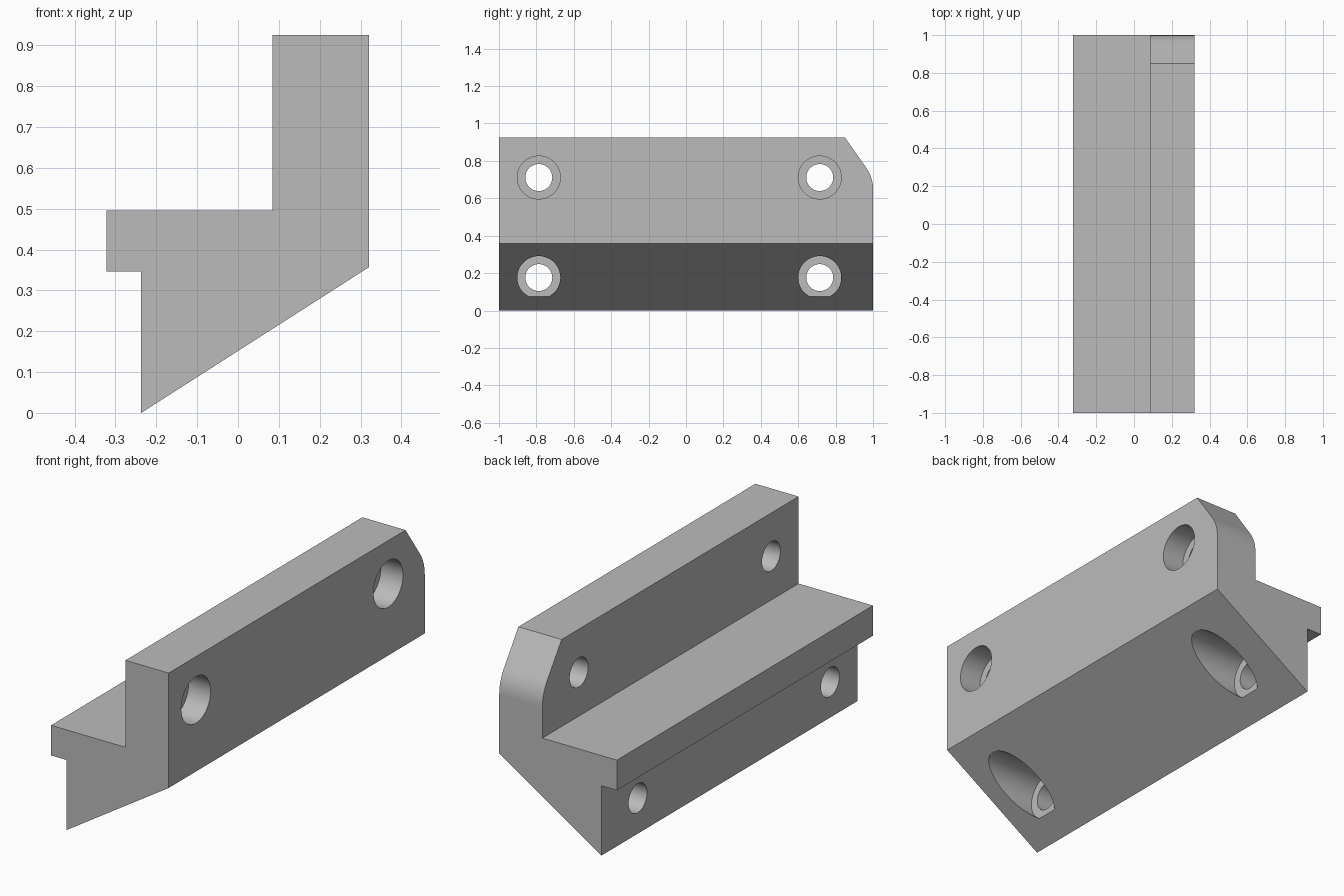
import bpy, bmesh
from math import sin, cos, radians, pi
from mathutils import Vector

cube = bpy.data.objects.get("Cube")
if cube:
    bpy.data.objects.remove(cube, do_unlink=True)

grey = bpy.data.materials.new("plain grey")
grey.use_nodes = True
grey.diffuse_color = (0.5, 0.5, 0.5, 1)
grey.node_tree.nodes["Principled BSDF"].inputs["Base Color"].default_value = (0.5, 0.5, 0.5, 1)


def prism(name, outline, sweep):
    """Extrude a closed outline of 3D points along a vector."""
    bm = bmesh.new()
    face = bm.faces.new([bm.verts.new(p) for p in outline])
    moved = bmesh.ops.extrude_face_region(bm, geom=[face], use_keep_orig=True)["geom"]
    bmesh.ops.translate(bm, vec=Vector(sweep),
                        verts=[g for g in moved if isinstance(g, bmesh.types.BMVert)])
    bmesh.ops.recalc_face_normals(bm, faces=bm.faces[:])
    mesh = bpy.data.meshes.new(name)
    bm.to_mesh(mesh)
    bm.free()
    mesh.materials.append(grey)
    obj = bpy.data.objects.new(name, mesh)
    bpy.context.collection.objects.link(obj)
    return obj


def cut(target, cutter):
    """Subtract the cutter, then discard it."""
    cutter.hide_render = True
    mod = target.modifiers.new("cut", 'BOOLEAN')
    mod.operation = 'DIFFERENCE'
    mod.solver = 'EXACT'
    mod.object = cutter
    bpy.context.view_layer.objects.active = target
    bpy.ops.object.modifier_apply(modifier=mod.name)
    bpy.data.objects.remove(cutter, do_unlink=True)


def drill(target, radius, y, z, x_start):
    """Round hole running from x_start out through the +x side."""
    n = 64
    ring = [(x_start, y + radius * cos(2 * pi * i / n), z + radius * sin(2 * pi * i / n))
            for i in range(n)]
    cut(target, prism("drill", ring, (1.5, 0, 0)))


# Stepped bracket with a sloping underside
section = [(-0.237, 0), (0.321, 0.357), (0.321, 0.925), (0.085, 0.925),
           (0.085, 0.495), (-0.322, 0.495), (-0.322, 0.346), (-0.237, 0.346)]
bracket = prism("bracket", [(x, -1, z) for x, z in section], (0, 2, 0))

# Sloped upper back corner, blending into the end by an arc
radius, z_arc, steps = 0.2, 0.648, 10
arc = [(1 - radius * (1 - cos(a)), z_arc + radius * sin(a))
       for a in (radians(35) * i / steps for i in range(steps + 1))]
rise = 0.3
tip = (arc[-1][0] - rise * sin(radians(35)), arc[-1][1] + rise * cos(radians(35)))
corner = arc + [tip, (1.2, tip[1]), (1.2, z_arc)]
cut(bracket, prism("corner_cutter", [(-0.5, y, z) for y, z in corner], (1, 0, 0)))

# Two rows of counterbored screw holes: (height, counterbore floor)
for z, floor in ((0.711, 0.2), (0.176, -0.12)):
    for y in (-0.787, 0.715):
        drill(bracket, 0.115, y, z, floor)
        drill(bracket, 0.072, y, z, -0.6)

bpy.ops.object.select_all(action='DESELECT')
bracket.select_set(True)
bpy.context.view_layer.objects.active = bracket
bpy.ops.object.shade_smooth_by_angle(angle=radians(25))
